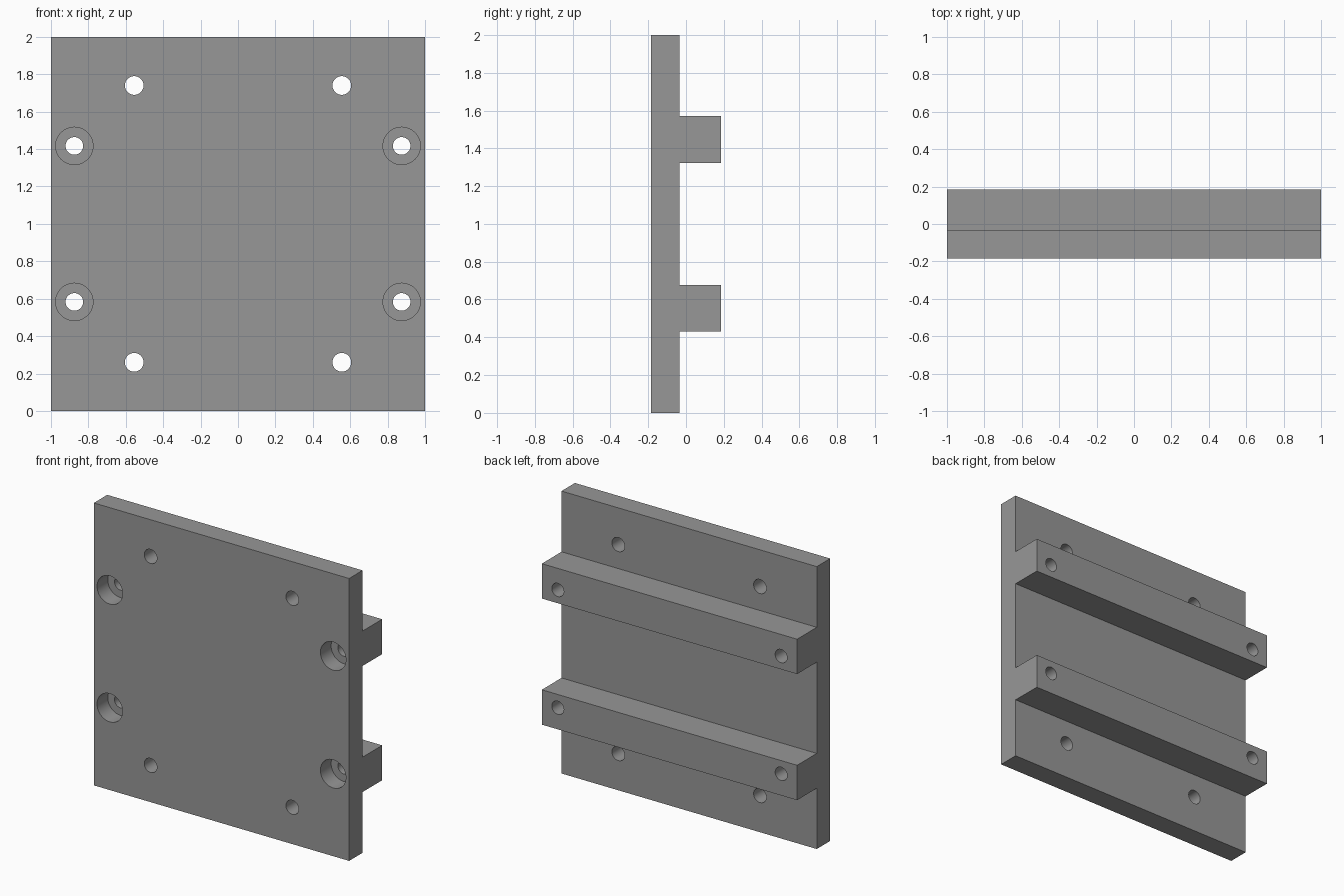
import bpy, bmesh
from math import cos, sin, tau

if "Cube" in bpy.data.objects:
    bpy.data.objects.remove(bpy.data.objects["Cube"])

FRONT, PLATE_BACK, BACK = -0.185, -0.035, 0.185
SIDES = 48


def make_object(name, bm):
    bmesh.ops.recalc_face_normals(bm, faces=bm.faces[:])
    mesh = bpy.data.meshes.new(name)
    bm.to_mesh(mesh)
    bm.free()
    obj = bpy.data.objects.new(name, mesh)
    bpy.context.collection.objects.link(obj)
    return obj


def add_turned_cutter(bm, x, z, steps):
    """Closed stepped cylinder along y; steps are (y, radius) pairs."""
    rings = [[bm.verts.new((x + r * cos(tau * i / SIDES), y, z + r * sin(tau * i / SIDES)))
              for i in range(SIDES)] for y, r in steps]
    for a, b in zip(rings, rings[1:]):
        for i in range(SIDES):
            j = (i + 1) % SIDES
            bm.faces.new((a[i], a[j], b[j], b[i]))
    bm.faces.new(rings[0])
    bm.faces.new(rings[-1])


# Plate with two rails: side profile (y, z) extruded along x
profile = [(FRONT, 0), (PLATE_BACK, 0)]
for low, high in ((0.43, 0.677), (1.323, 1.57)):
    profile += [(PLATE_BACK, low), (BACK, low), (BACK, high), (PLATE_BACK, high)]
profile += [(PLATE_BACK, 2), (FRONT, 2)]

bm = bmesh.new()
face = bm.faces.new([bm.verts.new((-1, y, z)) for y, z in profile])
side = bmesh.ops.extrude_face_region(bm, geom=[face])
bmesh.ops.translate(bm, vec=(2, 0, 0),
                    verts=[v for v in side["geom"] if isinstance(v, bmesh.types.BMVert)])
plate = make_object("railed_mounting_plate", bm)

# Dark grey finish
grey = bpy.data.materials.new("dark_grey")
grey.diffuse_color = (0.31, 0.31, 0.31, 1)
grey.use_nodes = True
grey.node_tree.nodes["Principled BSDF"].inputs["Base Color"].default_value = grey.diffuse_color
plate.data.materials.append(grey)

# Plain plate holes and counterbored rail holes
bm = bmesh.new()
floor = FRONT + 0.12
for sx in (-1, 1):
    for z in (0.26, 1.74):
        add_turned_cutter(bm, sx * 0.555, z, [(-0.3, 0.05), (0.3, 0.05)])
    for z in (0.583, 1.417):
        add_turned_cutter(bm, sx * 0.875, z,
                          [(-0.3, 0.1), (floor, 0.1), (floor, 0.047), (0.3, 0.047)])
cutter = make_object("hole_cutter", bm)
cutter.hide_render = True

cut = plate.modifiers.new("holes", "BOOLEAN")
cut.operation = "DIFFERENCE"
cut.solver = "EXACT"
cut.object = cutter
bpy.context.view_layer.objects.active = plate
plate.select_set(True)
bpy.ops.object.modifier_apply(modifier=cut.name)
bpy.data.objects.remove(cutter)

# Smooth hole walls, crisp plate edges
bpy.ops.object.shade_smooth_by_angle()
